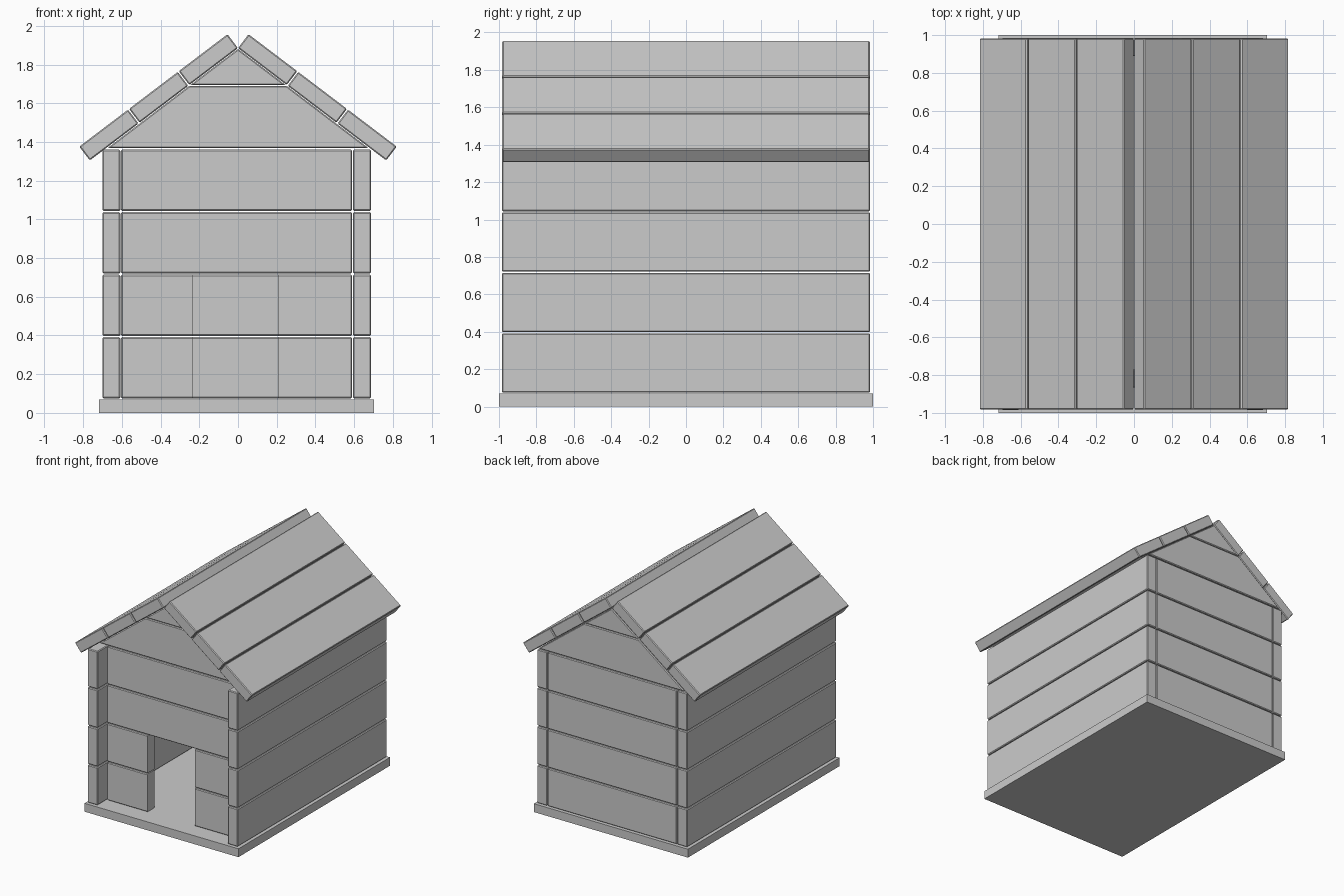
import bpy, bmesh
from mathutils import Vector

if "Cube" in bpy.data.objects:
    bpy.data.objects.remove(bpy.data.objects["Cube"])

CX = -0.007          # walls and floor sit slightly left of the roof ridge
LEVELS = [(0.075 + i * 0.323, 0.391 + i * 0.323) for i in range(4)]


def slab(name, profile, y0, y1, bevel=0.006):
    """Extrude an x-z profile along y, with slightly chamfered edges."""
    bm = bmesh.new()
    face = bm.faces.new([bm.verts.new((x, y0, z)) for x, z in profile])
    out = bmesh.ops.extrude_face_region(bm, geom=[face])
    moved = [v for v in out["geom"] if isinstance(v, bmesh.types.BMVert)]
    bmesh.ops.translate(bm, verts=moved, vec=(0, y1 - y0, 0))
    bmesh.ops.recalc_face_normals(bm, faces=bm.faces)
    mesh = bpy.data.meshes.new(name)
    bm.to_mesh(mesh)
    bm.free()
    ob = bpy.data.objects.new(name, mesh)
    bpy.context.collection.objects.link(ob)
    if bevel:
        mod = ob.modifiers.new("chamfer", 'BEVEL')
        mod.width = bevel
        mod.segments = 1
    return ob


def rect(x0, x1, z0, z1):
    return [(x0, z0), (x1, z0), (x1, z1), (x0, z1)]


# Floor
slab("floor", rect(CX - 0.711, CX + 0.711, 0, 0.07), -1, 1, 0)

# Doorway cutter
door = slab("door_cutter", rect(-0.232, 0.207, 0.05, 0.719), -0.95, -0.7, 0)
door.hide_render = True
door.hide_set(True)
door.display_type = 'WIRE'

# Wall boards: long sides, recessed front, flush back
FRONT = (-0.865, -0.77)
BACK = (0.89, 0.985)
for i, (z0, z1) in enumerate(LEVELS):
    for side, s in (("left", -1), ("right", 1)):
        xs = sorted((CX + s * 0.601, CX + s * 0.694))
        slab(f"{side}_wall_board_{i}", rect(*xs, z0, z1), -0.985, 0.985)
    for end, ys in (("front", FRONT), ("back", BACK)):
        ob = slab(f"{end}_wall_board_{i}", rect(CX - 0.597, CX + 0.597, z0, z1), *ys)
        if end == "front" and i < 2:
            cut = ob.modifiers.new("doorway", 'BOOLEAN')
            cut.operation = 'DIFFERENCE'
            cut.solver = 'EXACT'
            cut.object = door

# Gable boards: trapezoid with a triangle on top
for end, ys in (("front", FRONT), ("back", BACK)):
    slab(f"{end}_gable_board",
         [(-0.675, 1.368), (0.675, 1.368), (0.253, 1.689), (-0.253, 1.689)], *ys)
    slab(f"{end}_gable_peak", [(-0.248, 1.693), (0.248, 1.693), (0, 1.881)], *ys)

# Roof boards: three down each slope
ridge = Vector((0.0, 1.885))
slope = Vector((0.765, -0.58)).normalized()
normal = Vector((-slope.y, slope.x))
THICK, STEP, WIDTH = 0.09, 0.3225, 0.316
for i in range(3):
    a = ridge + slope * (i * STEP)
    b = a + slope * WIDTH
    corners = [a, b, b + normal * THICK, a + normal * THICK]
    for side, s in (("left", -1), ("right", 1)):
        slab(f"{side}_roof_board_{i}", [(s * p.x, p.y) for p in corners], -0.983, 0.983)
